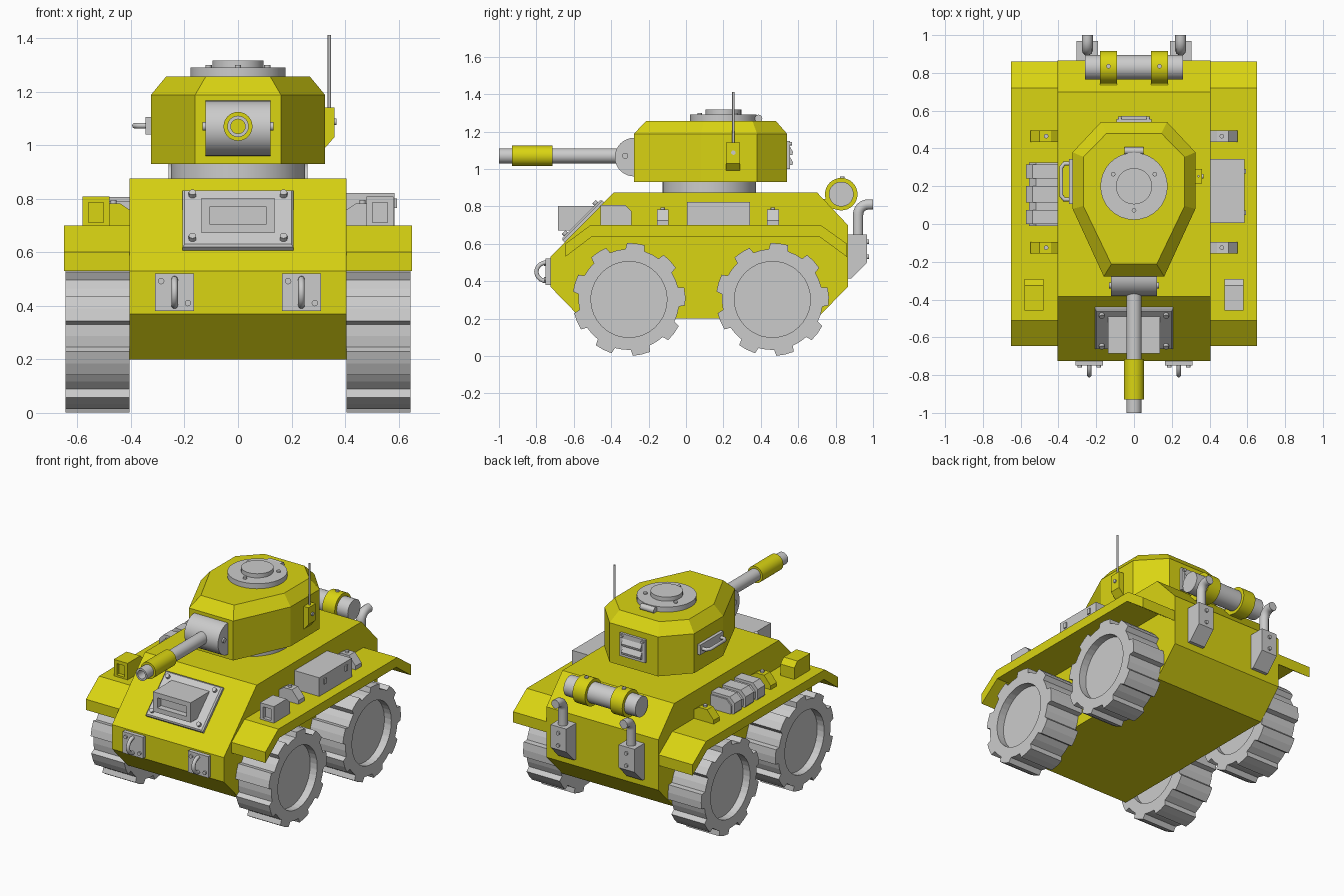
import bpy, bmesh
from math import sin, cos, pi, radians
from mathutils import Vector, Matrix

if "Cube" in bpy.data.objects:
    bpy.data.objects.remove(bpy.data.objects["Cube"])

yellow = bpy.data.materials.new("yellow_paint")
yellow.diffuse_color = (0.70, 0.66, 0.006, 1)
yellow.use_nodes = True
yellow.node_tree.nodes["Principled BSDF"].inputs["Base Color"].default_value = yellow.diffuse_color
rounds = []


def loft(name, rings, mat=None):
    """Join rings of equal point count and cap both ends."""
    bm = bmesh.new()
    vs = [[bm.verts.new(p) for p in r] for r in rings]
    n = len(vs[0])
    for a, b in zip(vs, vs[1:]):
        for i in range(n):
            j = (i + 1) % n
            bm.faces.new((a[i], a[j], b[j], b[i]))
    bm.faces.new(vs[0])
    bm.faces.new(vs[-1])
    bmesh.ops.recalc_face_normals(bm, faces=bm.faces)
    me = bpy.data.meshes.new(name)
    bm.to_mesh(me)
    bm.free()
    ob = bpy.data.objects.new(name, me)
    bpy.context.collection.objects.link(ob)
    if mat:
        me.materials.append(mat)
    return ob


def place(axis, t, u, v):
    return {'x': (t, u, v), 'y': (u, t, v), 'z': (u, v, t)}[axis]


def prism(name, axis, pts, a, b, mat=None):
    return loft(name, [[place(axis, t, *p) for p in pts] for t in (a, b)], mat)


def box(name, x, y, z, mat=None):
    return prism(name, 'z', [(x[0], y[0]), (x[1], y[0]), (x[1], y[1]), (x[0], y[1])], *z, mat)


def lathe(name, axis, u, v, prof, mat=None, n=32):
    """prof: (position along axis, radius) pairs."""
    rings = [[place(axis, t, u + r * cos(2 * pi * i / n), v + r * sin(2 * pi * i / n))
              for i in range(n)] for t, r in prof]
    ob = loft(name, rings, mat)
    rounds.append(ob)
    return ob


def cyl(name, axis, u, v, a, b, r, mat=None, n=32):
    return lathe(name, axis, u, v, [(a, r), (b, r)], mat, n)


def bolt(axis, u, v, a, b, r=0.012):
    return cyl("bolt", axis, u, v, a, b, r, None, 12)


def pipe(name, pts, r):
    cu = bpy.data.curves.new(name, 'CURVE')
    cu.dimensions = '3D'
    cu.bevel_depth = r
    cu.bevel_resolution = 3
    cu.use_fill_caps = True
    sp = cu.splines.new('POLY')
    sp.points.add(len(pts) - 1)
    for p, q in zip(sp.points, pts):
        p.co = (*q, 1)
    ob = bpy.data.objects.new(name, cu)
    bpy.context.collection.objects.link(ob)
    return ob


def recessed(name, x, y0, y1, z, m, depth, mat=None):
    """Box whose front (y0) carries an inset opening."""
    def rect(y, k):
        return [(x[0] + k, y, z[0] + k), (x[1] - k, y, z[0] + k),
                (x[1] - k, y, z[1] - k), (x[0] + k, y, z[1] - k)]
    return loft(name, [rect(y1, 0), rect(y0, 0), rect(y0, m), rect(y0 + depth, m)], mat)


# Hull
prism("hull", 'x', [(-.725, .53), (-.725, .37), (-.56, .2), (.70, .2), (.865, .37),
                    (.865, .70), (.70, .875), (-.385, .875)], -.405, .405, yellow)

# Fenders and wheels
fender = [(-.51, .70), (-.645, .60), (-.645, .53), (-.50, .64), (.71, .64),
          (.86, .53), (.86, .60), (.72, .70)]
spokes = [(radians(83 + 40 * k + d), high) for k in range(9)
          for d, high in ((-11, 0), (-9, 1), (0, 1), (9, 1), (11, 0), (20, 0))]
for s in (-1, 1):
    prism("fender", 'x', fender, s * .40, s * .65, yellow)
    for y in (-.305, .462):
        rings = []
        for x, r in ((.44, .203), (.405, .203), (.405, None), (.645, None),
                     (.645, .203), (.595, .203)):
            rings.append([(s * x, y + (r or .27 + .032 * h) * cos(a),
                           .302 + (r or .27 + .032 * h) * sin(a)) for a, h in spokes])
        loft("wheel", rings)

# Turret ring and turret
cyl("turret_ring", 'z', 0, .125, .87, .94, .25)


def outline(z, xf, xs, xr, yf, y1, y2, yr):
    half = [(xf, yf), (xs, y1), (xs, y2), (xr, yr)]
    return [(x, y, z) for x, y in half] + [(-x, y, z) for x, y in reversed(half)]


low = (.16, .325, .175, -.278, .08, .38, .54)
loft("turret", [outline(.93, *low), outline(1.188, *low),
                outline(1.257, .12, .268, .145, -.213, .095, .355, .48)], yellow)

# Hatch
lathe("hatch", 'z', 0, .2, [(1.25, .178), (1.29, .178), (1.29, .096), (1.317, .096)])
for a in (30, 150, 270):
    bolt('z', .127 * cos(radians(a)), .2 + .127 * sin(radians(a)), 1.28, 1.3)
cyl("hatch_hinge", 'x', .388, 1.27, -.05, .05, .02, None, 16)

# Gun mantlet, barrel and sleeve
arc = [(-.278 - .103 * sin(pi * i / 16), 1.063 + .103 * cos(pi * i / 16)) for i in range(17)]
rounds.append(prism("mantlet", 'x', arc + [(-.26, .96), (-.26, 1.166)], -.122, .122))
cyl("mantlet_pin", 'x', -.325, 1.07, -.132, .132, .016, None, 16)
lathe("gun_barrel", 'y', 0, 1.07, [(-.3, .04), (-1, .04), (-1, .027), (-.88, .027)])
lathe("barrel_sleeve", 'y', 0, 1.07, [(-.715, .038), (-.715, .054), (-.93, .054), (-.93, .038)], yellow)

# Antenna with its bracket
prism("antenna_base", 'y', [(.31, .98), (.33, .995), (.36, 1.03), (.36, 1.14), (.31, 1.14)],
      .215, .29, yellow)
cyl("antenna", 'z', .341, .253, 1.13, 1.412, .006, None, 12)
bolt('x', .253, 1.087, .35, .368)

# Turret side handle and rear vent
box("handle_plate", (-.345, -.32), (.105, .345), (1.04, 1.105))
pipe("side_handle", [(-.33, .13, 1.073), (-.37, .13, 1.073), (-.385, .15, 1.073),
                     (-.385, .30, 1.073), (-.37, .32, 1.073), (-.33, .32, 1.073)], .011)
box("rear_vent", (-.092, .092), (.53, .556), (1.0, 1.15))
for z in (1.035, 1.09):
    prism("vent_louvre", 'x', [(.55, z - .015), (.568, z - .015), (.572, z), (.55, z + .04)], -.07, .07)
for x in (-.075, .075):
    bolt('y', x, 1.135, .55, .568, .01)

# Driver plate and vision hood on the sloped front
slope = Vector((0, .7071, .7071))
out = Vector((0, -.7071, .7071))
mid = Vector((0, -.545, .715))
plate = []
for d, k in ((-.01, 0), (.014, 0), (.022, .008)):
    plate.append([mid + out * d + slope * (v * (.15 - k)) + Vector((u * (.207 - k), 0, 0))
                  for u, v in ((-1, -1), (1, -1), (1, 1), (-1, 1))])
loft("driver_plate", plate)
recessed("driver_hood", (-.137, .137), -.685, -.45, (.672, .802), .032, .04)
for u in (-.17, .17):
    for v in (-.115, .115):
        p = mid + out * .028 + slope * v
        b = bolt('z', 0, 0, -.012, .012, .014)
        b.matrix_world = Matrix.Translation((u, p.y, p.z)) @ Matrix.Rotation(pi / 4, 4, 'X')

# Tow hooks
for x in (-.237, .237):
    box("tow_plate", (x - .073, x + .073), (-.75, -.72), (.38, .52))
    pipe("tow_hook", [(x, -.745 - .055 * sin(pi * i / 10), .45 + .05 * cos(pi * i / 10))
                      for i in range(11)], .012)
    bolt('y', x - .05, .492, -.76, -.74)
    bolt('y', x + .05, .41, -.76, -.74)

# Rear drum with two straps
cyl("rear_drum", 'x', .83, .865, -.26, .26, .066)
for s in (-1, 1):
    cyl("drum_strap", 'x', .83, .865, s * .09, s * .18, .087, yellow)
    box("drum_bracket", (s * .135 - .045, s * .135 + .045), (.735, .85), (.785, .84), yellow)
    bolt('z', s * .135, .835, .94, .96)

# Exhausts
for x in (-.247, .247):
    prism("exhaust_box", 'x', [(.86, .415), (.885, .415), (.968, .50), (.968, .65), (.86, .65)],
          x - .057, x + .057)
    bend = [(x, .975 - .055 * cos(a), .755 + .055 * sin(a)) for a in (pi * i / 12 for i in range(7))]
    pipe("exhaust_pipe", [(x, .92, .64)] + bend + [(x, 1.0, .81)], .029)
    for z in (.53, .61):
        bolt('y', x, z, .96, .978)

# Headlights
for s, mat in ((-1, yellow), (1, None)):
    lamp = recessed("headlight", (s * .53 - .05, s * .53 + .05), -.457, -.40, (.69, .808), .022, .025, mat)
    prism("headlight_body", 'x', [(-.40, .69), (-.292, .69), (-.292, .775), (-.325, .808), (-.40, .808)],
          s * .53 - .05, s * .53 + .05, mat)

    # Fender brackets
    for y in (-.125, .465):
        prism("fender_bracket", 'y', [(s * .40, .69), (s * .548, .69), (s * .548, .725),
                                      (s * .50, .782), (s * .44, .782), (s * .40, .755)],
              y - .031, y + .031, mat)
        bolt('z', s * .465, y, .775, .795)

# Stowage box on the right fender
box("stowage_box", (.40, .585), (.005, .343), (.69, .822))
for y in (.06, .28):
    box("box_latch", (.58, .593), (y - .012, y + .012), (.765, .80))

# Strapped bag on the left fender
def bag(x, top):
    return [(-.40, .69), (x + .015, .69), (x, .71), (x, top - .035), (x + .035, top), (-.40, top)]


prism("bag", 'y', bag(-.555, .79), -.01, .325)
for a, b in ((0, .075), (.115, .2), (.24, .315)):
    prism("bag_strap", 'y', bag(-.572, .807), a, b)

# Smooth shading on round parts, keeping sharp edges
for ob in rounds:
    ob.select_set(True)
bpy.context.view_layer.objects.active = rounds[0]
bpy.ops.object.shade_smooth_by_angle(angle=radians(32))
